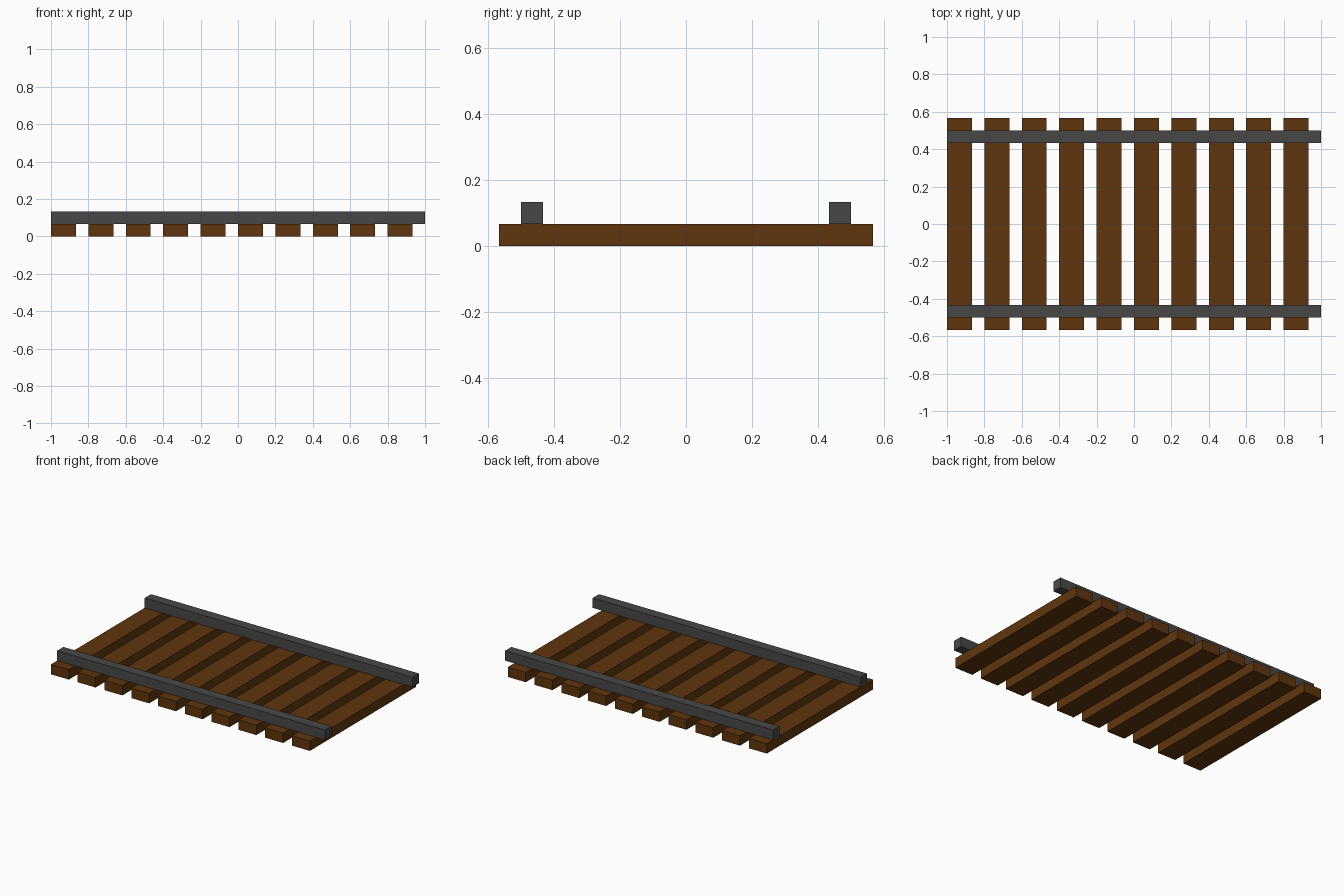
import bpy
import bmesh
from mathutils import Vector

if "Cube" in bpy.data.objects:
    bpy.data.objects.remove(bpy.data.objects["Cube"])


def make_material(name, rgb):
    mat = bpy.data.materials.new(name)
    mat.diffuse_color = (*rgb, 1.0)
    mat.use_nodes = True
    mat.node_tree.nodes["Principled BSDF"].inputs["Base Color"].default_value = mat.diffuse_color
    return mat


def box(name, low, high, mat):
    """Box between two opposite corners."""
    low, high = Vector(low), Vector(high)
    bm = bmesh.new()
    bmesh.ops.create_cube(bm, size=1.0)
    bmesh.ops.scale(bm, vec=high - low, verts=bm.verts)
    mesh = bpy.data.meshes.new(name)
    bm.to_mesh(mesh)
    bm.free()
    mesh.materials.append(mat)
    obj = bpy.data.objects.new(name, mesh)
    obj.location = (low + high) / 2
    bpy.context.collection.objects.link(obj)
    return obj


wood = make_material("brown_wood", (0.115, 0.036, 0.004))
steel = make_material("dark_grey_steel", (0.064, 0.064, 0.064))

UNIT = 1 / 15  # beam thickness

# Wooden sleepers, evenly spaced from the left end
for i in range(10):
    x = -1 + 0.2 * i
    box(f"sleeper_{i + 1}", (x, -8.5 * UNIT, 0), (x + 2 * UNIT, 8.5 * UNIT, UNIT), wood)

# Steel rails resting on the sleepers
for name, y in (("front_rail", -7.5 * UNIT), ("back_rail", 6.5 * UNIT)):
    box(name, (-1, y, UNIT), (1, y + UNIT, 2 * UNIT), steel)
